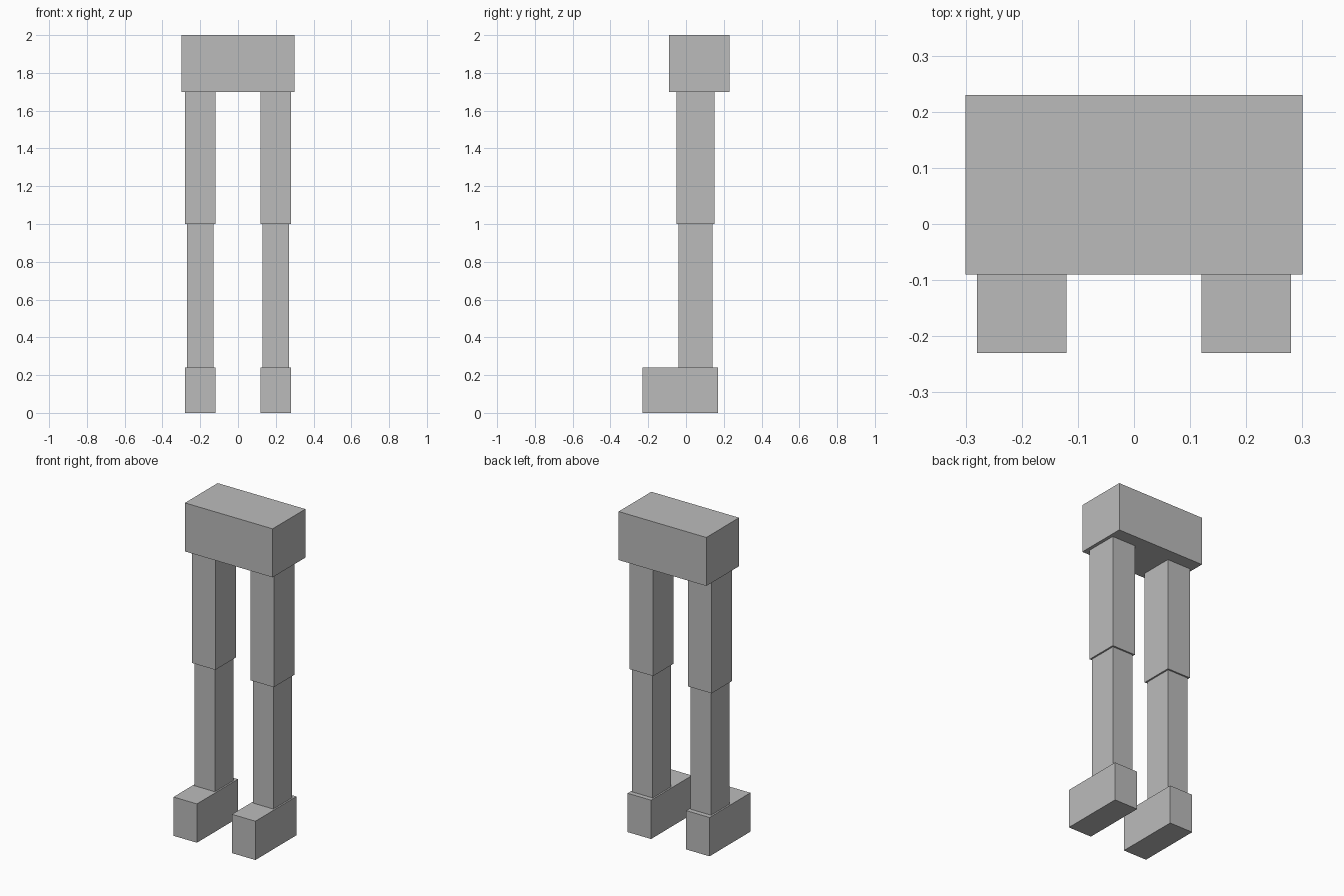
import bpy

cube = bpy.data.objects.get("Cube")
if cube:
    bpy.data.objects.remove(cube, do_unlink=True)

# Single plain grey
GREY = (0.5, 0.5, 0.5, 1)
grey = bpy.data.materials.new("plain grey")
grey.use_nodes = True
grey.diffuse_color = GREY
grey.node_tree.nodes["Principled BSDF"].inputs["Base Color"].default_value = GREY


def box(name, x, y, z):
    """Box spanning the (low, high) range on each axis."""
    spans = (x, y, z)
    bpy.ops.mesh.primitive_cube_add(size=1, location=[(a + b) / 2 for a, b in spans])
    obj = bpy.context.object
    obj.name = obj.data.name = name
    obj.scale = [b - a for a, b in spans]
    bpy.ops.object.transform_apply(location=False, rotation=False, scale=True)
    obj.data.materials.append(grey)
    return obj


# Hip block joining both legs
box("hips", (-0.30, 0.30), (-0.09, 0.23), (1.70, 2.00))

# Legs: half width, depth range and height range of each segment
HIP_X = 0.20
SEGMENTS = {
    "thigh": (0.08, (-0.05, 0.15), (1.00, 1.70)),
    "shin": (0.07, (-0.04, 0.14), (0.24, 1.00)),
    "foot": (0.08, (-0.23, 0.17), (0.00, 0.24)),
}
for side, sign in (("left", 1), ("right", -1)):
    x = sign * HIP_X
    for part, (half, depth, height) in SEGMENTS.items():
        box(f"{side}_{part}", (x - half, x + half), depth, height)
